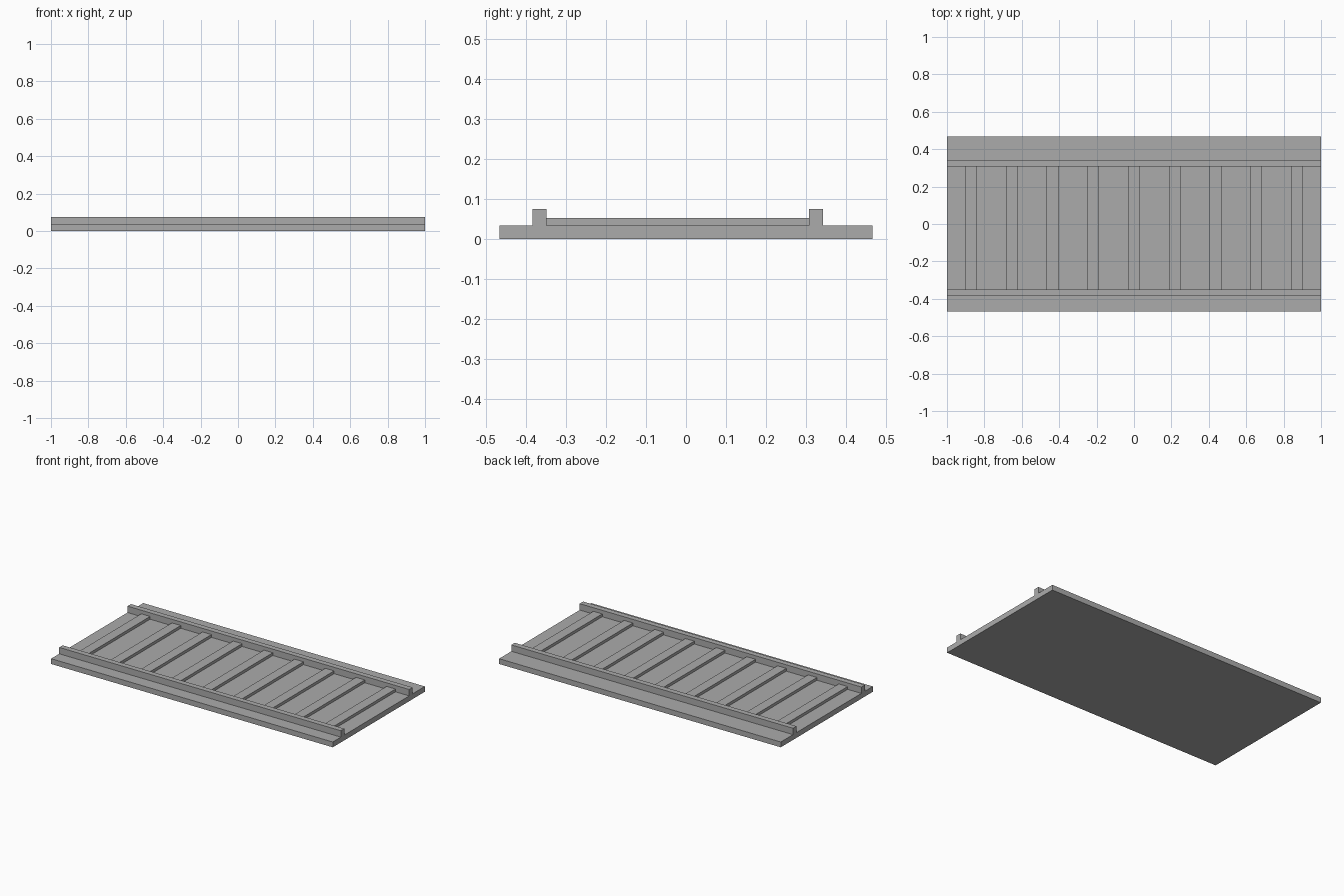
import bpy
import bmesh

default = bpy.data.objects.get("Cube")
if default:
    bpy.data.objects.remove(default, do_unlink=True)

# Single plain grey
grey = bpy.data.materials.new("plain_grey")
grey.use_nodes = True
colour = (0.41, 0.41, 0.41, 1)
grey.diffuse_color = colour
grey.node_tree.nodes["Principled BSDF"].inputs["Base Color"].default_value = colour


def box(name, x, y, z):
    """Axis-aligned box from (min, max) ranges."""
    mesh = bpy.data.meshes.new(name)
    bm = bmesh.new()
    bmesh.ops.create_cube(bm, size=1)
    for v in bm.verts:
        v.co = [r[0] if c < 0 else r[1] for c, r in zip(v.co, (x, y, z))]
    bm.to_mesh(mesh)
    bm.free()
    mesh.materials.append(grey)
    obj = bpy.data.objects.new(name, mesh)
    bpy.context.collection.objects.link(obj)
    return obj


LENGTH = (-1, 1)
BASE_TOP = 0.034
FRONT_RAIL = (-0.385, -0.35)
BACK_RAIL = (0.308, 0.343)

# Track bed
box("track_bed", LENGTH, (-0.467, 0.467), (0, BASE_TOP))

# Two rails along the length
box("front_rail", LENGTH, FRONT_RAIL, (BASE_TOP, 0.075))
box("back_rail", LENGTH, BACK_RAIL, (BASE_TOP, 0.075))

# Nine evenly spaced sleepers between the rails
SPACING, HALF_WIDTH = 0.2178, 0.0315
for i in range(9):
    cx = (i - 4) * SPACING
    box(f"sleeper_{i + 1}", (cx - HALF_WIDTH, cx + HALF_WIDTH),
        (FRONT_RAIL[1], BACK_RAIL[0]), (BASE_TOP, 0.052))
